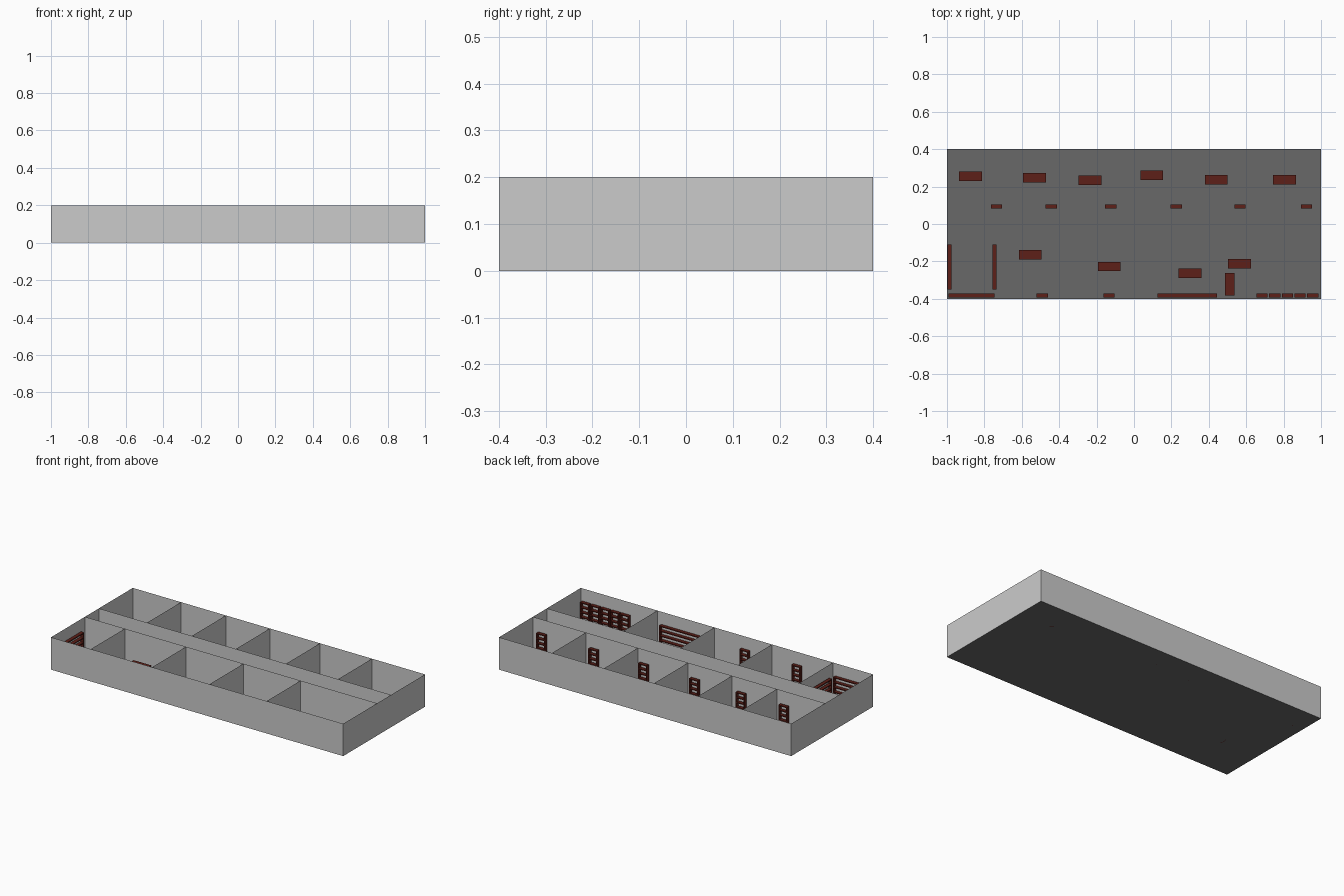
import bpy, bmesh
from mathutils import Matrix

if "Cube" in bpy.data.objects:
    bpy.data.objects.remove(bpy.data.objects["Cube"])


def material(name, rgb):
    m = bpy.data.materials.new(name)
    m.diffuse_color = (*rgb, 1)
    m.use_nodes = True
    m.node_tree.nodes["Principled BSDF"].inputs["Base Color"].default_value = m.diffuse_color
    return m


wood = material("dark_wood", (0.11, 0.014, 0.009))
dark = material("floor_grey", (0.14, 0.14, 0.14))


def finish(name, bm, mat=None):
    me = bpy.data.meshes.new(name)
    bm.to_mesh(me)
    bm.free()
    ob = bpy.data.objects.new(name, me)
    bpy.context.collection.objects.link(ob)
    if mat:
        me.materials.append(mat)
    return ob


def box(bm, x0, x1, y0, y1, z0, z1):
    m = Matrix.Translation(((x0 + x1) / 2, (y0 + y1) / 2, (z0 + z1) / 2))
    m = m @ Matrix.Diagonal((x1 - x0, y1 - y0, z1 - z0, 1))
    bmesh.ops.create_cube(bm, size=1, matrix=m)


H = 0.2
AISLE = 0.068


def wall(name, x0, y0, x1, y1):
    bm = bmesh.new()
    pts = [(x0, y0, 0), (x1, y1, 0), (x1, y1, H), (x0, y0, H)]
    bm.faces.new([bm.verts.new(p) for p in pts])
    finish(name, bm)


# Floor slab and outer walls
bm = bmesh.new()
bm.faces.new([bm.verts.new(p) for p in
              [(-1, -.4, 0), (1, -.4, 0), (1, .4, 0), (-1, .4, 0)]])
finish("floor", bm, dark)
wall("front_wall", -1, -.4, 1, -.4)
wall("right_wall", 1, -.4, 1, .4)
wall("back_wall", 1, .4, -1, .4)
wall("left_wall", -1, .4, -1, -.4)

# Corridor walls and room partitions
wall("corridor_wall_front", -1, -AISLE, 1, -AISLE)
wall("corridor_wall_back", -1, AISLE, 1, AISLE)
for x in (-.67, -.363, -.062, .281, .637):
    wall("back_partition", x, AISLE, x, .4)
for x in (-.727, -.308, .085, .476):
    wall("front_partition", x, -.4, x, -AISLE)


# Open bookcases: two side panels and five boards
def bookcase(x, y, length, along_y=False):
    bm = bmesh.new()
    h, d, t = length / 2, 0.0105, 0.006
    top = 0.126
    for s in (-1, 1):
        c = s * (h - t / 2)
        box(bm, c - t / 2, c + t / 2, -d, d, 0, top)
    for i in range(5):
        z = i * (top - t) / 4
        box(bm, -h + t, h - t, -d, d, z, z + t)
    ob = finish("bookcase", bm, wood)
    ob.location = (x, y, 0)
    if along_y:
        ob.rotation_euler.z = 1.5707963


for x in (-.735, -.443, -.124, .226, .566, .923):
    bookcase(x, .094, .06)
for x in (-.49, -.134, .685, .752, .82, .888, .956):
    bookcase(x, -.383, .06)
bookcase(-.868, -.383, .245)
bookcase(.285, -.383, .32)
bookcase(-.986, -.23, .24, True)
bookcase(-.745, -.23, .24, True)


# Desks: top, drawer pedestal on one side, panel leg on the other
def desk(x, y, turned=False):
    bm = bmesh.new()
    box(bm, -.061, .061, -.025, .025, .056, .062)
    box(bm, -.057, -.022, -.022, .022, 0, .056)
    box(bm, .053, .059, -.022, .022, 0, .056)
    ob = finish("desk", bm, wood)
    ob.location = (x, y, 0)
    if turned:
        ob.rotation_euler.z = 1.5707963


for x, y in ((-.875, .255), (-.532, .248), (-.235, .233), (.095, .26),
             (.44, .237), (.805, .237), (-.555, -.165), (-.132, -.227),
             (.3, -.263), (.564, -.213)):
    desk(x, y)
desk(.511, -.322, True)
